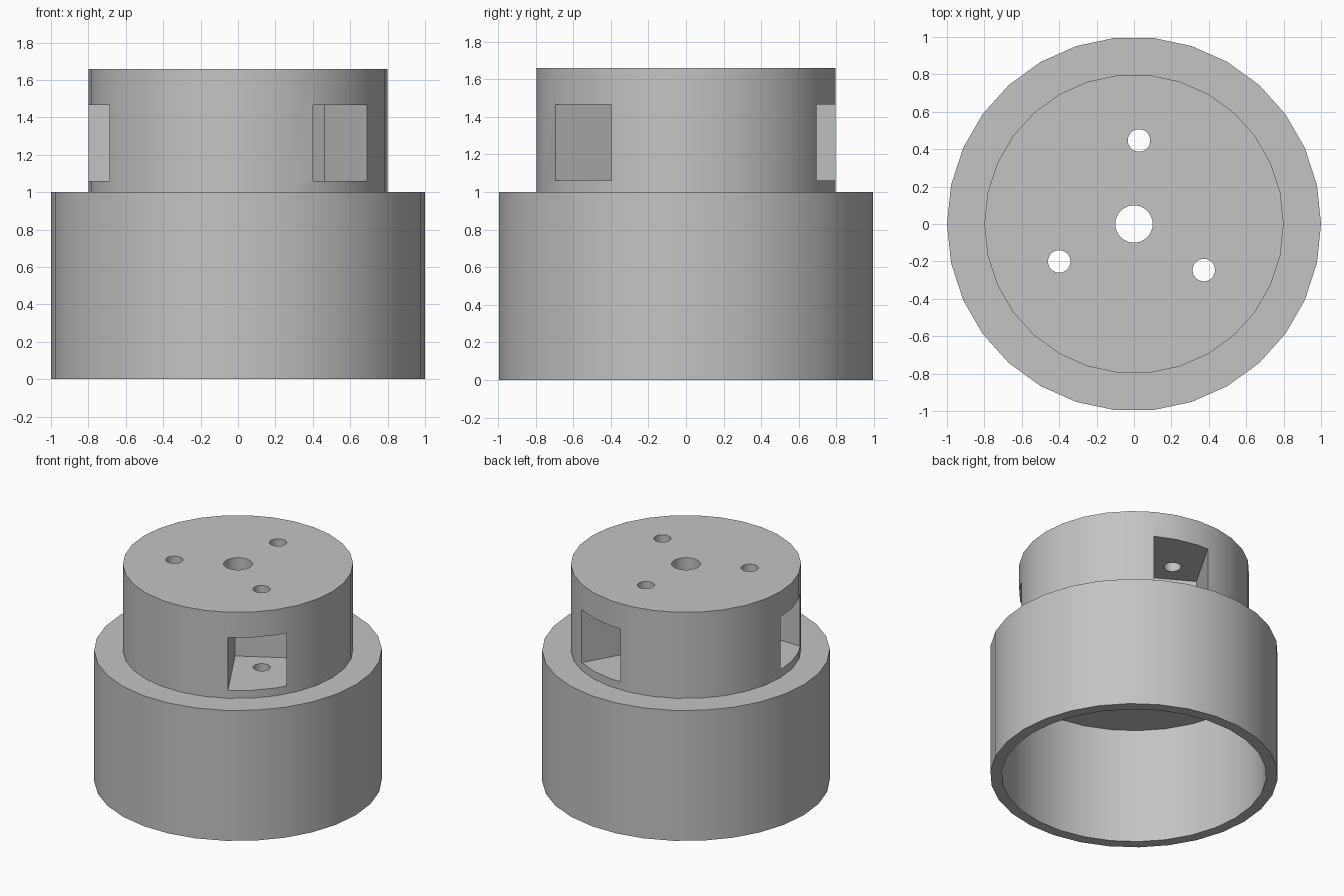
import bpy, bmesh, math
from mathutils import Matrix, Vector

SIDES = 30

cube = bpy.data.objects.get("Cube")
if cube:
    bpy.data.objects.remove(cube, do_unlink=True)

grey = bpy.data.materials.new("plain grey")
grey.use_nodes = True
colour = (0.55, 0.55, 0.55, 1)
grey.diffuse_color = colour
grey.node_tree.nodes["Principled BSDF"].inputs["Base Color"].default_value = colour


def finish(name, bm):
    """Turn a bmesh into a linked object with outward normals."""
    bmesh.ops.recalc_face_normals(bm, faces=bm.faces)
    mesh = bpy.data.meshes.new(name)
    bm.to_mesh(mesh)
    bm.free()
    mesh.materials.append(grey)
    obj = bpy.data.objects.new(name, mesh)
    bpy.context.collection.objects.link(obj)
    return obj


def lathe(name, profile):
    """Revolve a closed (radius, height) profile around z."""
    bm = bmesh.new()
    rings = []
    for i in range(SIDES):
        a = math.tau * i / SIDES
        rings.append([bm.verts.new((r * math.cos(a), r * math.sin(a), z))
                      for r, z in profile])
    n = len(profile)
    for i, ring in enumerate(rings):
        after = rings[(i + 1) % SIDES]
        for j in range(n):
            k = (j + 1) % n
            bm.faces.new((ring[j], after[j], after[k], ring[k]))
    return finish(name, bm)


def box_cutter(name, low, high, turn):
    low, high = Vector(low), Vector(high)
    bm = bmesh.new()
    place = turn @ Matrix.Translation((low + high) / 2) @ Matrix.Diagonal((high - low).to_4d())
    bmesh.ops.create_cube(bm, size=1, matrix=place)
    return finish(name, bm)


def round_cutter(name, radius, centre, depth, turn):
    bm = bmesh.new()
    bmesh.ops.create_cone(bm, cap_ends=True, segments=SIDES, radius1=radius, radius2=radius,
                          depth=depth, matrix=turn @ Matrix.Translation(centre))
    return finish(name, bm)


# Stepped hollow housing with a central bore
housing = lathe("stepped_housing", [
    (0.92, 0), (1, 0), (1, 1), (0.8, 1), (0.8, 1.66),
    (0.1, 1.66), (0.1, 0.89), (0.92, 0.89)])

# Three side pockets, each with a vertical screw hole
cutters = []
for i in range(3):
    turn = Matrix.Rotation(math.radians(-60 + 120 * i), 4, "Z")
    cutters.append(box_cutter("pocket_cutter", (0.23, 0, 1.06), (1.1, 0.4, 1.465), turn))
    cutters.append(round_cutter("screw_hole_cutter", 0.06, (0.4, 0.2, 1.3), 1.2, turn))

for cutter in cutters:
    cutter.hide_render = True
    cut = housing.modifiers.new("cut", "BOOLEAN")
    cut.operation = "DIFFERENCE"
    cut.solver = "EXACT"
    cut.object = cutter

# Bake the cuts and remove the cutters
graph = bpy.context.evaluated_depsgraph_get()
baked = bpy.data.meshes.new_from_object(housing.evaluated_get(graph))
housing.modifiers.clear()
housing.data = baked
for cutter in cutters:
    bpy.data.objects.remove(cutter, do_unlink=True)

# Smooth round walls, sharp rims
bpy.ops.object.select_all(action="DESELECT")
housing.select_set(True)
bpy.context.view_layer.objects.active = housing
bpy.ops.object.shade_smooth_by_angle(angle=math.radians(30))
